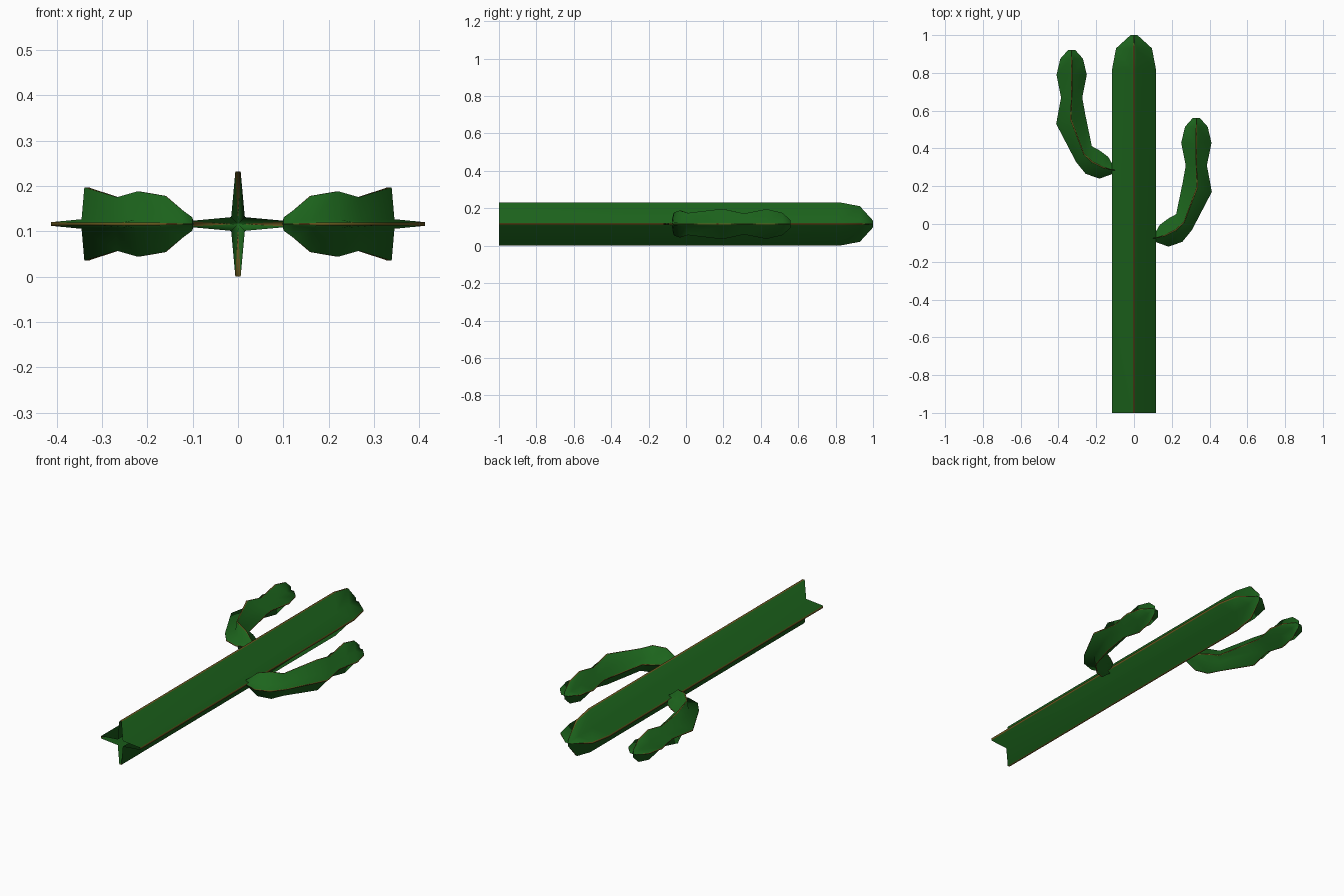
import bpy, bmesh, math
from mathutils import Vector

if "Cube" in bpy.data.objects:
    bpy.data.objects.remove(bpy.data.objects["Cube"])

MID_Z = 0.116


def material(name, color):
    m = bpy.data.materials.new(name)
    m.diffuse_color = color
    m.use_nodes = True
    m.node_tree.nodes["Principled BSDF"].inputs["Base Color"].default_value = m.diffuse_color
    return m


GREEN = material("cactus_green", (0.012, 0.13, 0.012, 1))
BROWN = material("spine_brown", (0.13, 0.09, 0.012, 1))


def star(r):
    """Four thin fins: two tip corners and one valley per quarter turn."""
    pts = []
    tip, valley = 0.05 * r, 0.13 * r
    for k in range(4):
        c, s = round(math.cos(k * math.pi / 2)), round(math.sin(k * math.pi / 2))
        for u, v in ((r, -tip), (r, tip), (valley, valley)):
            pts.append((u * c - v * s, u * s + v * c))
    return pts


def finned_stem(name, rings, side=1, shift=0, cap_start=True):
    """rings: (x, y, heading in degrees, fin radius) along the stem."""
    bm = bmesh.new()
    loops = []
    for x, y, heading, r in rings:
        a = math.radians(heading)
        across = Vector((math.sin(a), -math.cos(a), 0))
        loop = []
        for u, v in star(r):
            p = Vector((x, y + shift, MID_Z)) + across * u + Vector((0, 0, v))
            p.x *= side
            loop.append(bm.verts.new(p))
        loops.append(loop)
    for a, b in zip(loops, loops[1:]):
        for i in range(12):
            j = (i + 1) % 12
            f = bm.faces.new((a[i], a[j], b[j], b[i]))
            f.material_index = 1 if i % 3 == 0 else 0
    bm.faces.new(loops[-1])
    if cap_start:
        bm.faces.new(loops[0])
    bmesh.ops.recalc_face_normals(bm, faces=bm.faces[:])
    for f in bm.faces:
        f.smooth = True
    me = bpy.data.meshes.new(name)
    bm.to_mesh(me)
    bm.free()
    me.materials.append(GREEN)
    me.materials.append(BROWN)
    ob = bpy.data.objects.new(name, me)
    bpy.context.collection.objects.link(ob)
    return ob


# Trunk, lying along y, open at the foot
finned_stem("trunk", [(0, -1, 90, 0.116), (0, 0.82, 90, 0.116),
                      (0, 0.93, 90, 0.095), (0, 1.0, 90, 0.018)], cap_start=False)

# Bent arms, the left one mirrored and higher up
ARM = [(0.10, -0.075, 12, 0.014), (0.122, -0.072, 14, 0.03),
       (0.16, -0.062, 22, 0.062), (0.22, -0.032, 30, 0.072),
       (0.265, 0.01, 45, 0.059), (0.335, 0.195, 72, 0.081),
       (0.33, 0.31, 90, 0.056), (0.33, 0.43, 90, 0.08),
       (0.33, 0.515, 90, 0.06), (0.33, 0.56, 90, 0.02)]
finned_stem("right_arm", ARM)
finned_stem("left_arm", ARM, side=-1, shift=0.36)
